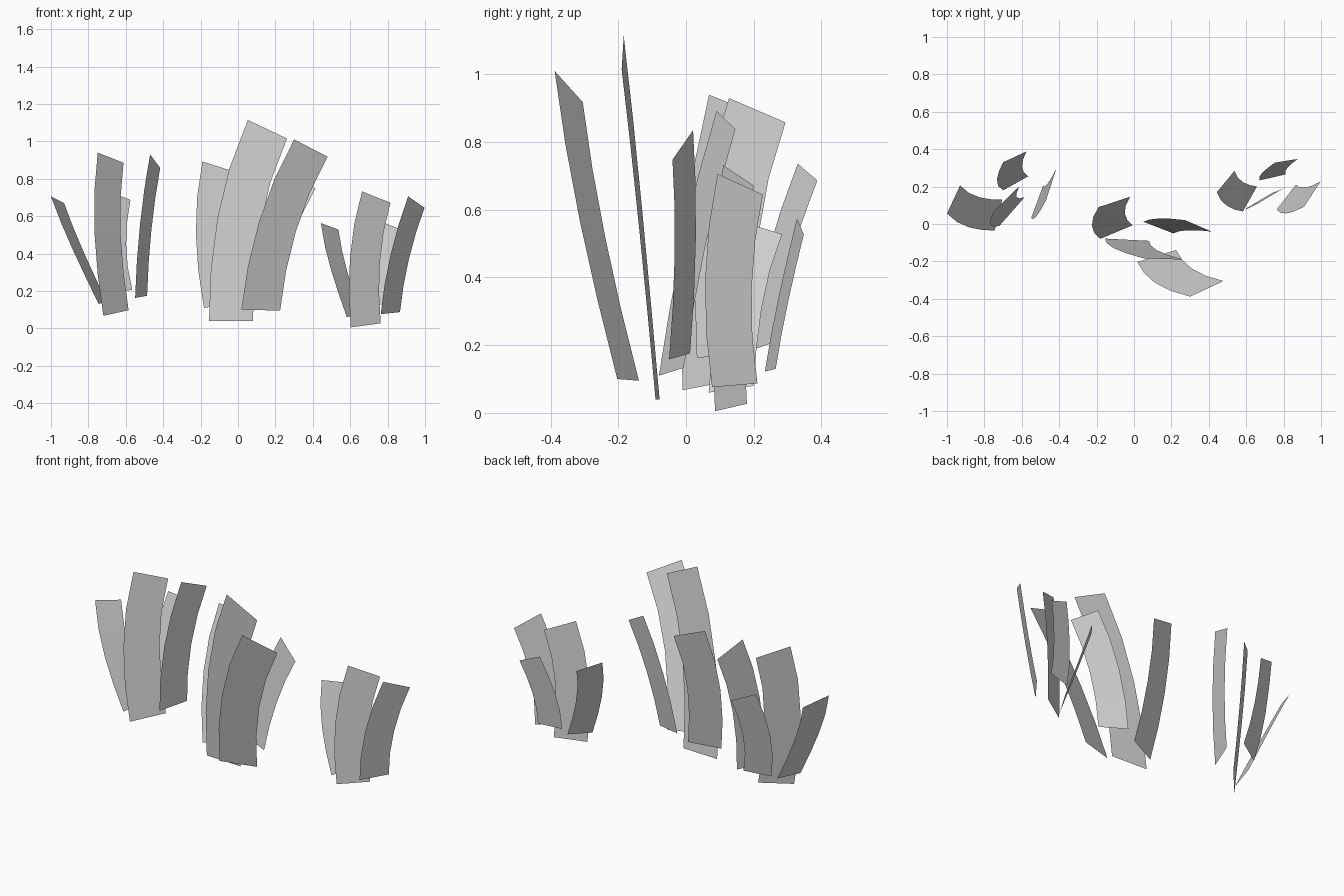
import bpy
import bmesh
from mathutils import Vector

if "Cube" in bpy.data.objects:
    bpy.data.objects.remove(bpy.data.objects["Cube"])

SEGMENTS = 4

grey = bpy.data.materials.new("plain grey")
grey.diffuse_color = (0.7, 0.7, 0.7, 1)
grey.use_nodes = True
grey.node_tree.nodes["Principled BSDF"].inputs["Base Color"].default_value = grey.diffuse_color


def hermite(p0, p1, t0, t1, t):
    """Point on a curve from p0 to p1 with end directions t0 and t1."""
    return ((2*t**3 - 3*t**2 + 1) * p0 + (t**3 - 2*t**2 + t) * t0
            + (3*t**2 - 2*t**3) * p1 + (t**3 - t**2) * t1)


def square_to(chord, edge):
    """Direction along the blade that meets its end edge at a right angle."""
    e = edge.normalized()
    return (chord - chord.dot(e) * e).normalized()


def blade(name, bottom_left, bottom_right, top_right, top_left):
    """Flat strip that bends in its own plane between two end edges."""
    bl, br, tr, tl = map(Vector, (bottom_left, bottom_right, top_right, top_left))
    chord = (tl + tr - bl - br) / 2
    d0, d1 = square_to(chord, br - bl), square_to(chord, tr - tl)
    bm = bmesh.new()
    rows = []
    for i in range(SEGMENTS + 1):
        row = []
        for a, b in ((bl, tl), (br, tr)):
            length = (b - a).length
            row.append(bm.verts.new(hermite(a, b, d0 * length, d1 * length, i / SEGMENTS)))
        rows.append(row)
    for low, high in zip(rows, rows[1:]):
        bm.faces.new((low[0], low[1], high[1], high[0]))
    mesh = bpy.data.meshes.new(name)
    bm.to_mesh(mesh)
    bm.free()
    mesh.materials.append(grey)
    bpy.context.collection.objects.link(bpy.data.objects.new(name, mesh))


# Left tuft
blade("left_blade_outer", (-.745, -.035, .13), (-.705, .13, .15), (-.93, .206, .67), (-1, .056, .705))
blade("left_blade_front", (-.72, -.01, .067), (-.585, .143, .097), (-.612, .203, .885), (-.75, .068, .94))
blade("left_blade_back", (-.70, .18, .18), (-.565, .255, .207), (-.575, .388, .687), (-.70, .33, .736))
blade("left_blade_inner", (-.55, .032, .163), (-.486, .205, .174), (-.416, .294, .858), (-.47, .127, .93))

# Middle tuft
blade("middle_blade_left", (-.182, -.08, .11), (-.008, -.007, .133), (-.02, .146, .838), (-.19, .09, .892))
blade("middle_blade_tall", (-.155, -.078, .04), (.08, -.09, .04), (.262, -.19, 1.015), (.053, -.184, 1.114))
blade("middle_blade_front", (.018, -.203, .1), (.225, -.139, .095), (.479, -.305, .918), (.3, -.388, 1.01))
blade("middle_blade_back", (.05, .012, .176), (.21, -.05, .158), (.414, -.04, .748), (.272, .021, .835))

# Right tuft
blade("right_blade_inner", (.582, .067, .06), (.657, .2, .08), (.537, .284, .528), (.443, .17, .563))
blade("right_blade_front", (.603, .086, .005), (.763, .18, .027), (.815, .2, .672), (.663, .11, .732))
blade("right_blade_back", (.67, .233, .122), (.81, .265, .13), (.876, .348, .527), (.753, .328, .575))
blade("right_blade_outer", (.763, .077, .076), (.866, .211, .087), (.997, .227, .645), (.91, .093, .706))
